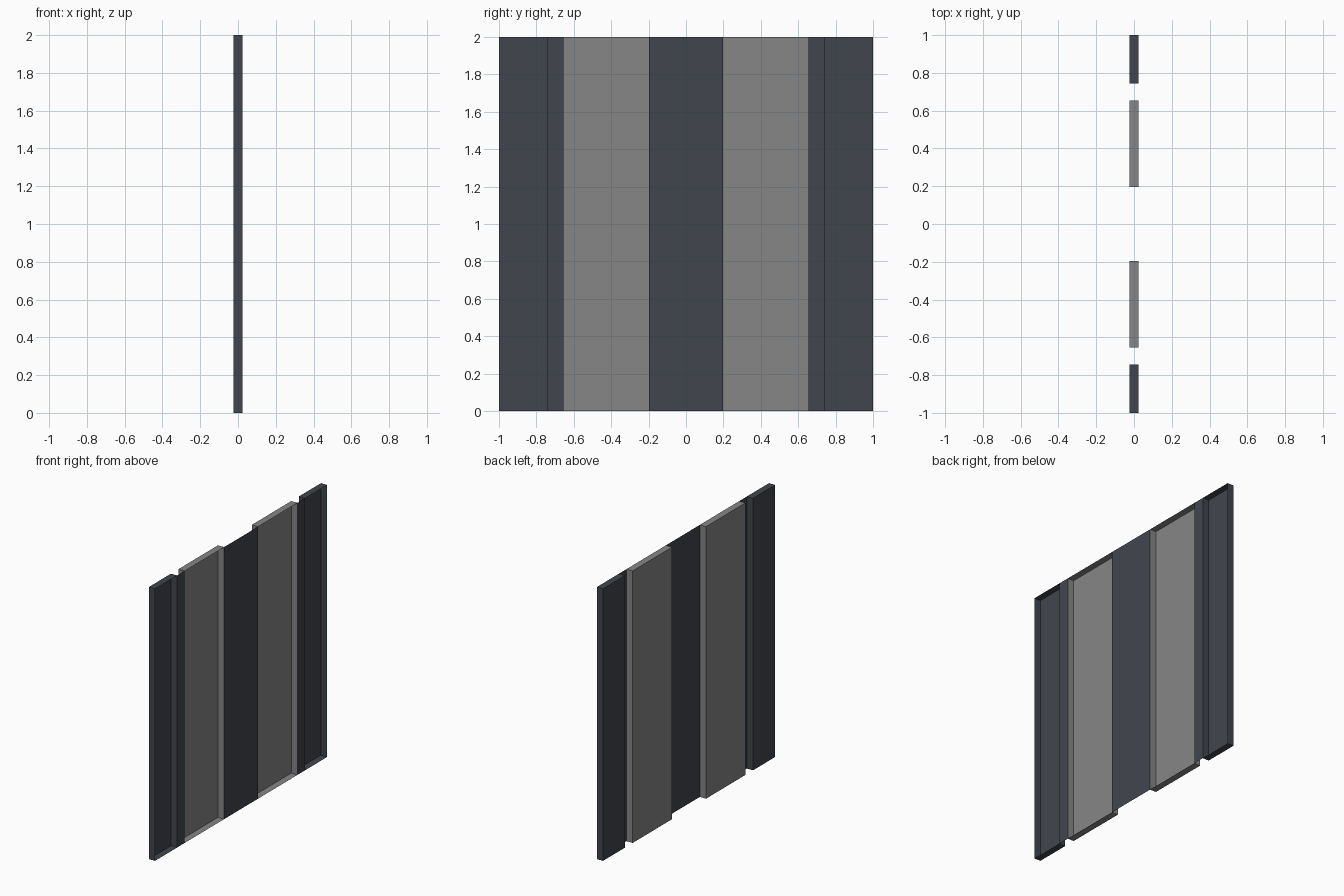
import bpy, bmesh

if "Cube" in bpy.data.objects:
    bpy.data.objects.remove(bpy.data.objects["Cube"])

HALF_T = 0.025   # half thickness of the corrugated sheet
HEIGHT = 2.0


def material(name, rgb):
    m = bpy.data.materials.new(name)
    m.diffuse_color = (*rgb, 1.0)
    m.use_nodes = True
    m.node_tree.nodes["Principled BSDF"].inputs["Base Color"].default_value = m.diffuse_color
    return m


dark = material("dark slate", (0.053, 0.061, 0.076))
grey = material("mid grey", (0.238, 0.238, 0.238))


def add_object(name, bm, mat):
    mesh = bpy.data.meshes.new(name)
    bm.to_mesh(mesh)
    bm.free()
    mesh.materials.append(mat)
    bpy.context.collection.objects.link(bpy.data.objects.new(name, mesh))


def tray(name, y0, y1, mat):
    """Shallow rib: a box left open on the +x side."""
    bm = bmesh.new()
    bmesh.ops.create_cube(bm, size=1)
    front = [f for f in bm.faces if f.normal.x > 0.9]
    bmesh.ops.delete(bm, geom=front, context='FACES_ONLY')
    for v in bm.verts:
        v.co = (v.co.x * 2 * HALF_T,
                (y0 + y1) / 2 + v.co.y * (y1 - y0),
                (v.co.z + 0.5) * HEIGHT)
    add_object(name, bm, mat)


def web(name, y0, y1, mat):
    """Flat sheet between ribs, flush with the +x side."""
    bm = bmesh.new()
    corners = [(y0, 0), (y1, 0), (y1, HEIGHT), (y0, HEIGHT)]
    bm.faces.new([bm.verts.new((HALF_T, y, z)) for y, z in corners])
    add_object(name, bm, mat)


# Ribs and narrow webs, mirrored about y = 0
for label, s in (("left", -1), ("right", 1)):
    span = lambda a, b: sorted((s * a, s * b))
    tray(f"{label}_edge_rib", *span(0.743, 1.0), dark)
    tray(f"{label}_grey_rib", *span(0.197, 0.655), grey)
    web(f"{label}_narrow_web", *span(0.655, 0.743), dark)

# Wide web in the middle
web("centre_web", -0.197, 0.197, dark)
